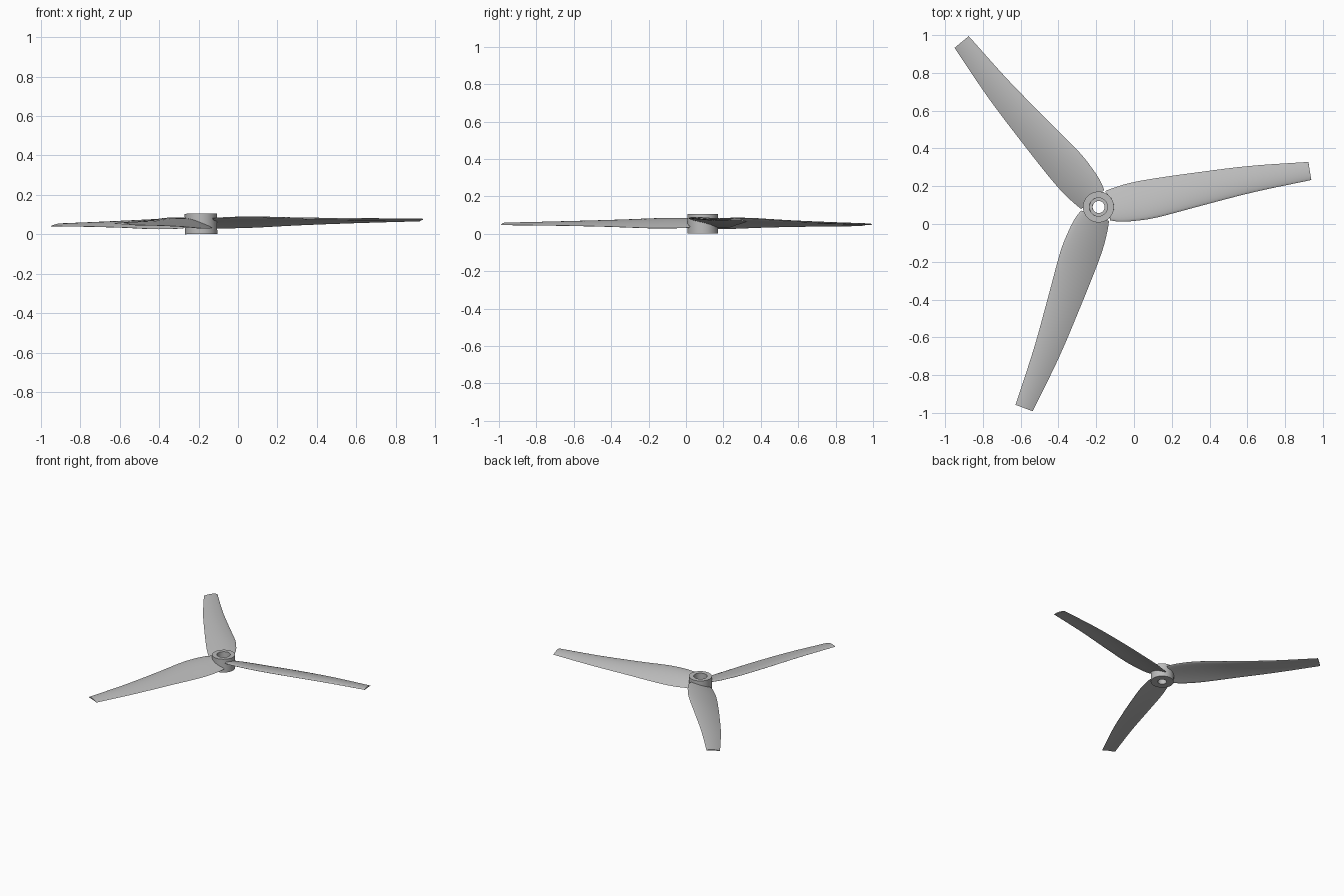
import bpy
import bmesh
import math
from mathutils import Matrix, Vector

cube = bpy.data.objects.get("Cube")
if cube:
    bpy.data.objects.remove(cube, do_unlink=True)

grey = bpy.data.materials.new("light_grey")
grey.use_nodes = True
colour = (0.5, 0.5, 0.5, 1)
grey.diffuse_color = colour
grey.node_tree.nodes["Principled BSDF"].inputs["Base Color"].default_value = colour

# The whole rotor sits off-centre and leans very slightly
PLACE = Matrix.Translation((-0.187, 0.09, 0.001)) @ Matrix.Rotation(-0.0135, 4, "Y")


def finish(bm, name, matrix, angle):
    bmesh.ops.recalc_face_normals(bm, faces=bm.faces)
    mesh = bpy.data.meshes.new(name)
    bm.to_mesh(mesh)
    bm.free()
    mesh.materials.append(grey)
    obj = bpy.data.objects.new(name, mesh)
    bpy.context.collection.objects.link(obj)
    obj.matrix_world = matrix
    bpy.ops.object.select_all(action="DESELECT")
    obj.select_set(True)
    bpy.context.view_layer.objects.active = obj
    bpy.ops.object.shade_smooth_by_angle(angle=math.radians(angle))


def bridge(bm, rings, closed):
    """Join neighbouring rings of vertices with quads."""
    pairs = list(zip(rings, rings[1:]))
    if closed:
        pairs.append((rings[-1], rings[0]))
    for a, b in pairs:
        for i in range(len(a)):
            j = (i + 1) % len(a)
            bm.faces.new((a[i], a[j], b[j], b[i]))


def catmull(points, steps):
    """Smooth curve through rows of values."""
    rows = [Vector(p) for p in points]
    rows = [2 * rows[0] - rows[1]] + rows + [2 * rows[-1] - rows[-2]]
    out = []
    for a, b, c, d in zip(rows, rows[1:], rows[2:], rows[3:]):
        for k in range(steps):
            t = k / steps
            out.append(b + 0.5 * t * ((c - a) + t * ((2 * a - 5 * b + 4 * c - d)
                       + t * (3 * b - a - 3 * c + d))))
    return out + [rows[-2]]


# Hub: turned ring with a stepped bore
HUB = [(0.082, 0), (0.082, 0.104), (0.048, 0.104), (0.048, 0.045),
       (0.032, 0.045), (0.032, 0)]
SIDES = 48
bm = bmesh.new()
rings = []
for r, z in HUB:
    rings.append([bm.verts.new((r * math.cos(a), r * math.sin(a), z))
                  for a in (math.tau * i / SIDES for i in range(SIDES))])
bridge(bm, rings, True)
finish(bm, "hub", PLACE, 30)

# Blade stations: distance, trailing width, leading width, half rise from twist
STATIONS = [(0.05, 0.078, 0.08, 0.024), (0.1, 0.088, 0.095, 0.026),
            (0.18, 0.098, 0.104, 0.027), (0.3, 0.101, 0.105, 0.025),
            (0.53, 0.096, 0.083, 0.016), (0.82, 0.084, 0.057, 0.009),
            (1.135, 0.054, 0.043, 0.004)]
MID_HEIGHT = 0.054
CHORD_STEPS = 12


def section(bm, u, trail, lead, rise):
    """Cambered wing section, from leading edge over the top and back."""
    chord = trail + lead
    ring = []
    for i in range(2 * CHORD_STEPS):
        s = 0.5 - 0.5 * math.cos(math.pi * i / CHORD_STEPS)
        side = 1 if i <= CHORD_STEPS else -1
        thick = 0.11 * math.sqrt(s) * (1 - s) + 0.006 * s
        camber = 0.2 * s * (1 - s)
        z = MID_HEIGHT + rise * (1 - 2 * s) + chord * (camber + side * thick)
        ring.append(bm.verts.new((u, -lead + chord * s, z)))
    return ring


# Three identical twisted blades
for n in range(3):
    bm = bmesh.new()
    rings = [section(bm, *row) for row in catmull(STATIONS, 5)]
    bridge(bm, rings, False)
    bm.faces.new(rings[0])
    bm.faces.new(rings[-1])
    turn = Matrix.Rotation(math.radians(9.4 + 120 * n), 4, "Z")
    finish(bm, f"blade_{n + 1}", PLACE @ turn, 40)
